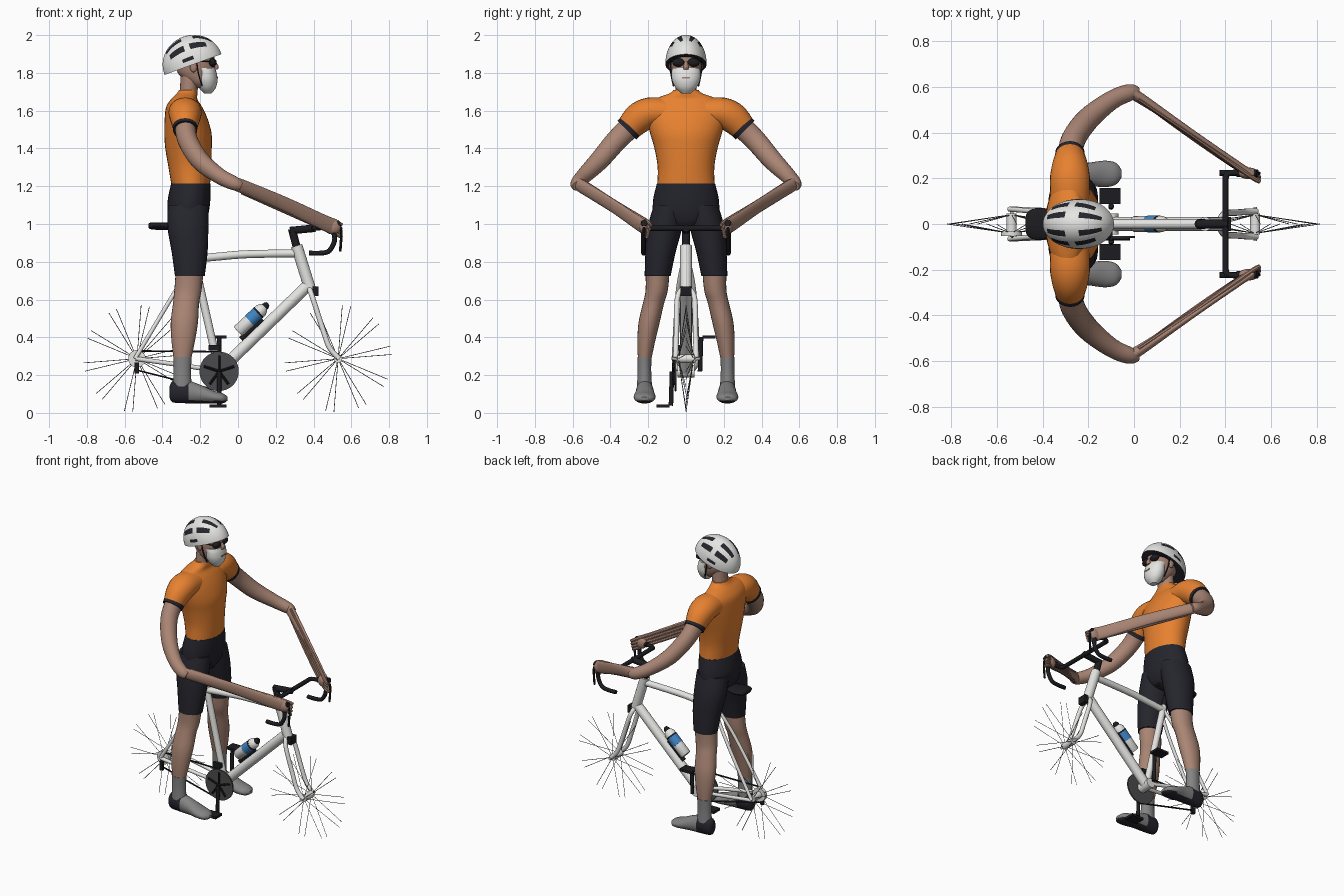
import bpy, bmesh, math
from mathutils import Vector, Matrix

if "Cube" in bpy.data.objects:
    bpy.data.objects.remove(bpy.data.objects["Cube"])

def material(name, r, g, b, rough=0.6):
    m = bpy.data.materials.new(name)
    m.use_nodes = True
    m.diffuse_color = (r, g, b, 1)
    node = m.node_tree.nodes["Principled BSDF"]
    node.inputs["Base Color"].default_value = (r, g, b, 1)
    node.inputs["Roughness"].default_value = rough
    return m

ORANGE = material("jersey orange", .80, .22, .03)
NAVY = material("dark fabric", .018, .018, .026)
SKIN = material("skin", .40, .235, .175)
WHITE = material("pale white", .78, .78, .76)
GREY = material("shoe grey", .23, .23, .23)
STEEL = material("chainring grey", .07, .07, .075)
BLUE = material("bottle blue", .05, .23, .55)
BLACK = material("black parts", .012, .012, .015)
SPOKE = material("spoke grey", .15, .15, .15)
made = []

def finish(name, bm, *mats):
    bmesh.ops.recalc_face_normals(bm, faces=bm.faces)
    me = bpy.data.meshes.new(name)
    bm.to_mesh(me)
    bm.free()
    for m in mats:
        me.materials.append(m)
    ob = bpy.data.objects.new(name, me)
    bpy.context.collection.objects.link(ob)
    made.append(ob)
    return ob

def resample(rows, sub):
    # Catmull-Rom through every row, radii included
    if len(rows) < 3 or sub < 2:
        return rows
    ext = [rows[0]] + rows + [rows[-1]]
    out = []
    for i in range(len(rows) - 1):
        a, b, c, d = ext[i:i + 4]
        for k in range(sub):
            t = k / sub
            out.append([.5 * (2 * q + (r - p) * t + (2 * p - 5 * q + 4 * r - s) * t * t
                        + (3 * q - p - 3 * r + s) * t ** 3) for p, q, r, s in zip(a, b, c, d)])
    return out + [rows[-1]]

def loft(name, rows, mat, side=(0, 1, 0), axis=None, n=24, sub=4, bm=None):
    """Sweep an ellipse through rows of x, y, z, radius along side, other radius."""
    rows = resample([list(r) + ([r[3]] if len(r) == 4 else []) for r in rows], sub)
    own = bm is None
    bm = bm or bmesh.new()
    pos = [Vector(r[:3]) for r in rows]
    u, rings = Vector(side), []
    for i, r in enumerate(rows):
        t = Vector(axis) if axis else (pos[min(i + 1, len(pos) - 1)] - pos[max(i - 1, 0)]).normalized()
        u = (u - t * u.dot(t)).normalized()
        v = t.cross(u)
        ring = []
        for k in range(n):
            a = 2 * math.pi * k / n
            ring.append(bm.verts.new(pos[i] + u * max(r[3], .001) * math.cos(a)
                                     + v * max(r[4], .001) * math.sin(a)))
        rings.append(ring)
    for a, b in zip(rings, rings[1:]):
        for k in range(n):
            bm.faces.new((a[k], a[(k + 1) % n], b[(k + 1) % n], b[k]))
    bm.faces.new(rings[0][::-1])
    bm.faces.new(rings[-1])
    return finish(name, bm, mat) if own else None

def tube(name, pts, r, mat, n=12, sub=5, side=(0, 1, 0)):
    return loft(name, [(*p, r) for p in pts], mat, side, n=n, sub=sub)

def ball(name, c, size, mat):
    bm = bmesh.new()
    bmesh.ops.create_uvsphere(bm, u_segments=24, v_segments=14, radius=1,
                              matrix=Matrix.Translation(c) @ Matrix.Diagonal((*size, 1)))
    return finish(name, bm, mat)

def box(name, c, size, mat):
    bm = bmesh.new()
    bmesh.ops.create_cube(bm, size=1, matrix=Matrix.Translation(c) @ Matrix.Diagonal((*size, 1)))
    return finish(name, bm, mat)

def flip(rows, s):
    return [(r[0], r[1] * s, *r[2:]) for r in rows]

UP, FWD, X = (0, 0, 1), (1, 0, 0), (1, 0, 0)

# Torso and pelvis
loft("jersey", [(-.25, 0, 1.205, .152, .102), (-.255, 0, 1.3, .15, .113), (-.262, 0, 1.4, .167, .123),
     (-.265, 0, 1.48, .19, .125), (-.275, 0, 1.56, .21, .113), (-.285, 0, 1.62, .21, .095),
     (-.285, 0, 1.66, .17, .07), (-.27, 0, 1.69, .09, .055), (-.265, 0, 1.71, .066, .047)],
     ORANGE, axis=UP, n=32)
loft("shorts_hips", [(-.25, 0, 1.215, .154, .104), (-.26, 0, 1.12, .175, .113),
     (-.265, 0, 1.04, .165, .105), (-.265, 0, .99, .09, .08), (-.265, 0, .97, .03, .04)],
     NAVY, axis=UP, n=32)

# Head
loft("neck", [(-.265, 0, 1.67, .058, .045), (-.255, 0, 1.76, .055, .05), (-.25, 0, 1.83, .055, .055)], SKIN, axis=UP)
loft("head", [(-.2, 0, 1.72, .03, .035), (-.2, 0, 1.75, .06, .07), (-.22, 0, 1.8, .073, .099),
     (-.225, 0, 1.86, .079, .103), (-.235, 0, 1.92, .075, .1), (-.235, 0, 1.96, .05, .07)], SKIN, axis=UP)
loft("beard", [(-.16, 0, 1.692, .025, .02), (-.162, 0, 1.72, .055, .044), (-.165, 0, 1.76, .074, .057),
     (-.168, 0, 1.8, .077, .055), (-.18, 0, 1.827, .074, .058)], WHITE, axis=UP)
loft("nose", [(-.125, 0, 1.86, .008, .006), (-.116, 0, 1.835, .013, .014), (-.118, 0, 1.818, .014, .01)], SKIN, axis=UP, n=12)
box("mouth", (-.109, 0, 1.775), (.005, .04, .008), SKIN)
for s, tag in ((1, "left"), (-1, "right")):
    ball(tag + "_lens", (-.135, .038 * s, 1.855), (.022, .035, .023), BLACK)
    tube(tag + "_glasses_arm", [(-.145, .07 * s, 1.86), (-.18, .08 * s, 1.862), (-.25, .085 * s, 1.86)], .004, BLACK, n=6)
    ball(tag + "_ear", (-.235, .08 * s, 1.835), (.02, .012, .032), SKIN)
    tube(tag + "_chin_strap", [(-.22, .086 * s, 1.87), (-.21, .08 * s, 1.8), (-.19, .066 * s, 1.73)], .004, BLACK, n=6)

# Helmet: half ellipsoid with its poles front and back, vents chosen by band
bm = bmesh.new()
bmesh.ops.create_uvsphere(bm, u_segments=48, v_segments=32, radius=1, matrix=Matrix.Rotation(math.pi / 2, 4, 'Y'))
for f in bm.faces:
    c = f.calc_center_median()
    phi = abs(math.degrees(math.atan2(c.y, c.z)))
    inner = 15 < phi < 30 and (-.72 < c.x < -.12 or .25 < c.x < .85)
    outer = 45 < phi < 60 and (-.65 < c.x < -.1 or .1 < c.x < .6)
    f.material_index = int(inner or outer or (75 < phi < 82 and -.3 < c.x < .1))
cut = bmesh.ops.bisect_plane(bm, geom=bm.verts[:] + bm.edges[:] + bm.faces[:], plane_co=(0, 0, -.04),
                             plane_no=(0, 0, -1), clear_outer=True)
rim = [e for e in cut["geom_cut"] if isinstance(e, bmesh.types.BMEdge)]
for f in bmesh.ops.holes_fill(bm, edges=rim, sides=0)["faces"]:
    f.material_index = 1
bm.transform(Matrix.Translation((-.24, 0, 1.85)) @ Matrix.Rotation(math.radians(-20), 4, 'Y')
             @ Matrix.Diagonal((.16, .109, .15, 1)))
finish("helmet", bm, WHITE, NAVY)

# Arms and legs
for s, tag in ((1, "left"), (-1, "right")):
    def limb(part, rows, mat, **kw):
        return loft(tag + "_" + part, flip(rows, s), mat, **kw)
    limb("sleeve", [(-.28, .1, 1.59, .085, .075), (-.28, .19, 1.59, .088, .08), (-.28, .25, 1.56, .08, .082),
                    (-.28, .303, 1.507, .063, .069)], ORANGE, side=X)
    limb("sleeve_cuff", [(-.28, .294, 1.516, .066, .071), (-.28, .313, 1.497, .064, .07)], NAVY, side=X)
    limb("upper_arm", [(-.28, .29, 1.52, .056, .06), (-.265, .37, 1.44, .053, .057), (-.2, .46, 1.335, .05, .052),
                       (-.1, .54, 1.255, .042, .042), (-.02, .575, 1.215, .038, .036), (.015, .575, 1.2, .025, .025)], SKIN, side=X)
    limb("forearm", [(-.03, .578, 1.217, .034, .028), (.02, .555, 1.2, .036, .024), (.25, .4, 1.105, .037, .015),
                     (.45, .262, 1.01, .04, .015), (.51, .22, .985, .042, .018)], SKIN, side=UP)
    for k, dz in enumerate((.03, .008, -.014, -.035)):
        limb(f"stretched_finger_{k}", [(.02, .545, 1.2 + dz, .008), (.28, .37 - .004 * k, 1.085 + dz, .009),
             (.5, .215, .99 + dz, .011), (.55, .185 + .008 * k, .965 + dz, .009)], SKIN, n=8)
    ball(tag + "_palm", (.5, .222 * s, .985), (.045, .025, .04), SKIN)
    limb("shorts_leg", [(-.265, .085, 1.1, .085, .108), (-.265, .112, .98, .092, .108), (-.256, .135, .85, .08, .095),
                        (-.255, .15, .725, .069, .079)], NAVY, axis=UP)
    limb("leg", [(-.255, .15, .76, .064, .074), (-.265, .155, .65, .059, .072), (-.275, .172, .58, .056, .069),
                 (-.284, .195, .48, .056, .072), (-.29, .21, .38, .047, .062), (-.295, .22, .27, .034, .044)], SKIN, axis=UP)
    limb("sock", [(-.293, .22, .295, .037, .048), (-.295, .22, .22, .036, .046), (-.295, .22, .14, .04, .05)], GREY, axis=UP)
    shoe = limb("shoe", [(-.362, .218, .11, .02, .03), (-.345, .218, .112, .038, .056), (-.28, .218, .113, .046, .062),
                         (-.2, .218, .1, .05, .049), (-.13, .219, .084, .058, .034), (-.08, .22, .077, .048, .026),
                         (-.055, .22, .075, .018, .01)], GREY, axis=FWD)
    shoe.data.materials.append(NAVY)
    for p in shoe.data.polygons:
        p.material_index = int(p.center.x < -.262 or p.center.z < .064)

# Frame
tube("seat_tube", [(-.1, 0, .22), (-.24, 0, .84)], .021, WHITE, n=16)
tube("top_tube", [(-.235, 0, .815), (-.1, 0, .828), (.05, 0, .84), (.32, 0, .845)], .021, WHITE, n=16)
tube("down_tube", [(-.1, 0, .22), (.365, 0, .67)], .031, WHITE, n=16)
tube("head_tube", [(.31, 0, .885), (.382, 0, .655)], .031, WHITE, n=16)
tube("bottom_bracket", [(-.1, -.045, .22), (-.1, .045, .22)], .032, WHITE, n=16, side=X)
for s, tag in ((1, "left"), (-1, "right")):
    tube(tag + "_chainstay", flip([(-.1, .025, .22), (-.25, .05, .245), (-.54, .065, .287)], s), .012, WHITE)
    tube(tag + "_seatstay", flip([(-.235, .015, .8), (-.34, .045, .63), (-.545, .065, .287)], s), .011, WHITE)
    tube(tag + "_fork_blade", flip([(.375, .01, .665), (.395, .045, .61), (.45, .05, .44), (.485, .053, .345),
                                    (.535, .055, .287)], s), .014, WHITE)

# Saddle
tube("seatpost", [(-.235, 0, .82), (-.275, 0, .98)], .015, BLACK)
loft("saddle", [(-.475, 0, .99, .025, .01), (-.46, 0, .99, .058, .018), (-.4, 0, .988, .07, .02),
     (-.3, 0, .988, .032, .018), (-.19, 0, .985, .016, .01)], BLACK, axis=FWD)

# Handlebar, levers and front brake
tube("steerer", [(.31, 0, .88), (.285, 0, .975)], .021, BLACK)
tube("stem", [(.275, 0, .965), (.41, 0, .978)], .02, BLACK)
tube("handlebar", [(.4, -.215, .978), (.4, .215, .978)], .014, BLACK, side=X)
box("front_brake", (.41, 0, .645), (.03, .06, .05), BLACK)
for s, tag in ((1, "left"), (-1, "right")):
    tube(tag + "_drop_bar", flip([(.4, .195, .978), (.415, .222, .979), (.49, .224, .975), (.512, .224, .92),
         (.485, .224, .86), (.44, .224, .846), (.375, .224, .846)], s), .013, BLACK, side=UP)
    tube(tag + "_hood", flip([(.45, .222, .982), (.5, .222, .99), (.54, .222, 1.005)], s), .017, BLACK)
    tube(tag + "_brake_lever", flip([(.53, .222, .99), (.547, .222, .96), (.541, .222, .855)], s), .007, BLACK, n=8)

# Wheels without rims: hubs and laced spokes
for cx, tag in ((.53, "front"), (-.535, "rear")):
    tube(tag + "_hub", [(cx, -.045, .287), (cx, .045, .287)], .022, WHITE, n=16, side=X)
    tube(tag + "_axle", [(cx, -.075, .287), (cx, .075, .287)], .008, WHITE, side=X)
    bm = bmesh.new()
    for k in range(20):
        a, y = 2 * math.pi * (k + .5 * (k % 2) - .25) / 20 + math.pi / 2, .038 * (-1) ** k
        d = Vector((math.cos(a), 0, math.sin(a)))
        c = Vector((cx, 0, .287))
        loft("", [(*(c + d * .02 + Vector((0, y, 0))), .0017), (*(c + d * .284), .0017)], None, n=4, bm=bm)
    finish(tag + "_spokes", bm, SPOKE)

# Drivetrain
tube("chainring", [(-.1, -.062, .22), (-.1, -.052, .22)], .104, STEEL, n=40, side=X)
tube("cassette", [(-.535, -.052, .287), (-.535, -.03, .287)], .046, WHITE, n=24, side=X)
tube("chain_top", [(-.535, -.056, .328), (-.1, -.056, .324)], .005, BLACK, n=6)
tube("chain_bottom", [(-.53, -.056, .225), (-.1, -.056, .117)], .005, BLACK, n=6)
box("rear_derailleur", (-.535, -.065, .238), (.024, .02, .06), BLACK)
box("front_derailleur", (-.125, -.045, .345), (.06, .025, .03), BLACK)
for k in range(5):
    a = math.pi * (.4 * k + .5)
    tube(f"spider_arm_{k}", [(-.1, -.065, .22), (-.1 + .085 * math.cos(a), -.065, .22 + .085 * math.sin(a))], .007, BLACK, n=8)
for s, tag in ((1, "left"), (-1, "right")):
    tube(tag + "_crank", [(-.1, .074 * s, .22), (-.1, .08 * s, .22 + .182 * s)], .012, BLACK)
    box(tag + "_pedal", (-.105, .122 * s, .22 + .183 * s), (.09, .07, .016), BLACK)

# Bottle along the down tube
base, tip = Vector((0, 0, .43)), Vector((.145, 0, .565))
def bottle(name, mat, *steps):
    loft(name, [(*base.lerp(tip, t), r) for t, r in steps], mat, sub=1)
bottle("bottle", WHITE, (0, .03), (.03, .035), (.85, .035), (.93, .028), (.98, .018))
bottle("bottle_label", BLUE, (.42, .0365), (.72, .0365))
bottle("bottle_stripe", BLACK, (.72, .0368), (.77, .0368))
bottle("bottle_cap", BLACK, (.97, .02), (1.04, .018), (1.1, .01))
tube("bottle_cage", [(.015, 0, .39), (.13, 0, .495)], .014, BLACK)

# Smooth shading with sharp edges kept
bpy.ops.object.select_all(action='DESELECT')
for ob in made:
    ob.select_set(True)
bpy.context.view_layer.objects.active = made[0]
bpy.ops.object.shade_smooth_by_angle(angle=math.radians(40))
